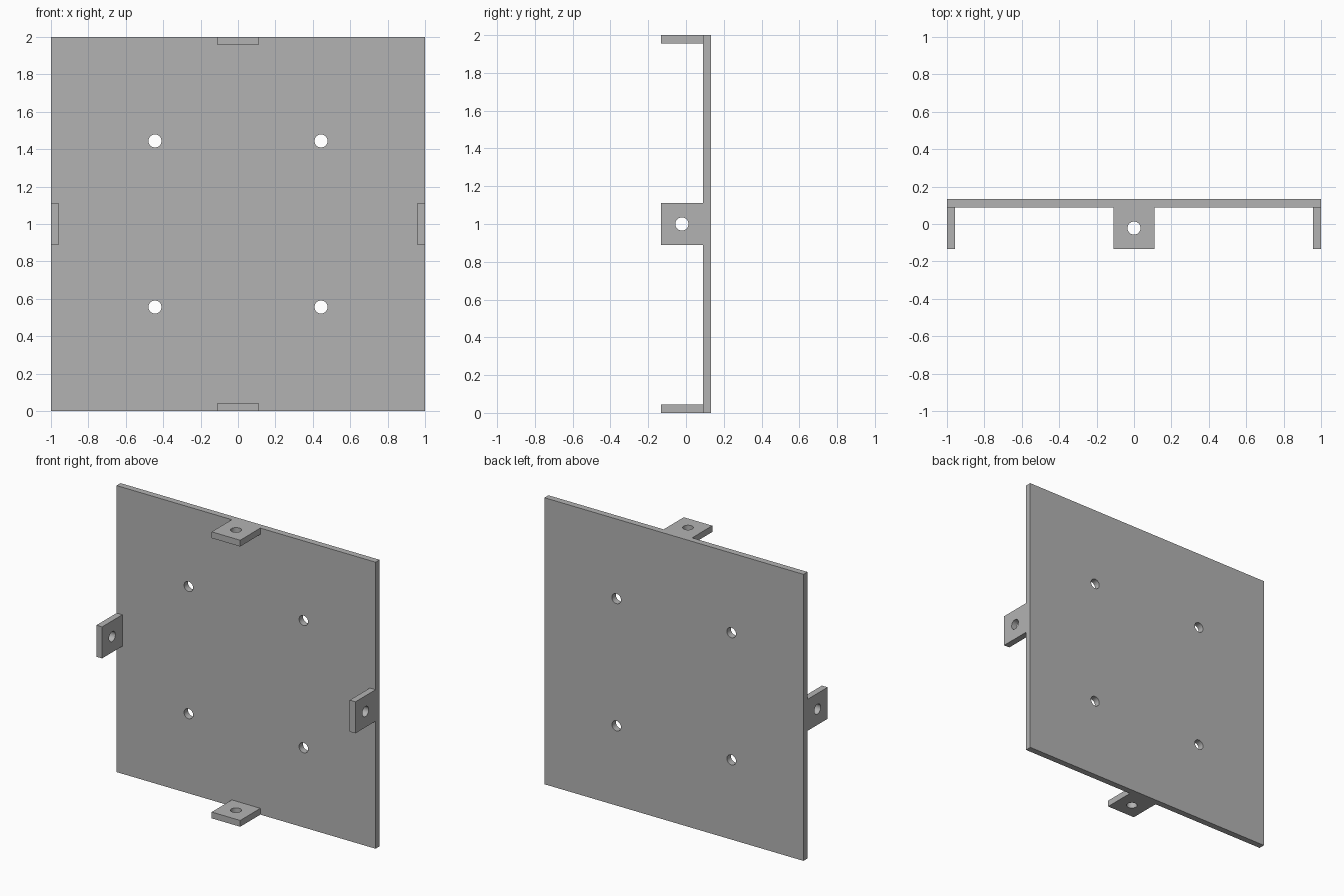
import bpy, bmesh, math
from mathutils import Matrix, Vector

if "Cube" in bpy.data.objects:
    bpy.data.objects.remove(bpy.data.objects["Cube"])

T = 0.044            # sheet thickness
BACK, FRONT = 0.133, -0.133
TAB_W = 0.22         # tab width
HOLE_R = 0.035
HOLE_OFF = 0.444     # plate hole offset from the centre
TAB_HOLE_Y = -0.022

metal = bpy.data.materials.new("plain grey")
metal.diffuse_color = (0.45, 0.45, 0.45, 1)
metal.use_nodes = True
metal.node_tree.nodes["Principled BSDF"].inputs["Base Color"].default_value = metal.diffuse_color


def finish(name, bm):
    me = bpy.data.meshes.new(name)
    bm.to_mesh(me)
    bm.free()
    me.materials.append(metal)
    ob = bpy.data.objects.new(name, me)
    bpy.context.collection.objects.link(ob)
    return ob


def box(name, lo, hi):
    lo, hi = Vector(lo), Vector(hi)
    bm = bmesh.new()
    bmesh.ops.create_cube(bm, size=1, matrix=Matrix.Translation((lo + hi) / 2)
                          @ Matrix.Diagonal((*(hi - lo), 1)))
    return finish(name, bm)


def drill(name, centre, axis, length):
    bm = bmesh.new()
    rot = Vector((0, 0, 1)).rotation_difference(Vector(axis)).to_matrix().to_4x4()
    bmesh.ops.create_cone(bm, cap_ends=True, segments=32, radius1=HOLE_R, radius2=HOLE_R,
                          depth=length, matrix=Matrix.Translation(centre) @ rot)
    ob = finish(name, bm)
    ob.hide_render = True
    return ob


def combine(target, other, operation):
    mod = target.modifiers.new(operation.lower(), 'BOOLEAN')
    mod.operation, mod.solver, mod.object = operation, 'EXACT', other
    bpy.context.view_layer.objects.active = target
    bpy.ops.object.modifier_apply(modifier=mod.name)
    bpy.data.objects.remove(other)


# Square back plate
plate = box("mounting_plate", (-1, BACK - T, 0), (1, BACK, 2))

# Four edge tabs, merged into the plate edge
w, y1 = TAB_W / 2, BACK - T / 2
for s in (-1, 1):
    a, b = sorted((s, s * (1 - T)))
    combine(plate, box("side_tab", (a, FRONT, 1 - w), (b, y1, 1 + w)), 'UNION')
    combine(plate, box("end_tab", (-w, FRONT, 1 + a), (w, y1, 1 + b)), 'UNION')

# Tab holes
for s in (-1, 1):
    c = s * (1 - T / 2)
    combine(plate, drill("side_drill", (c, TAB_HOLE_Y, 1), (1, 0, 0), 0.2), 'DIFFERENCE')
    combine(plate, drill("end_drill", (0, TAB_HOLE_Y, 1 + c), (0, 0, 1), 0.2), 'DIFFERENCE')

# Plate holes
for sx in (-1, 1):
    for sz in (-1, 1):
        combine(plate, drill("plate_drill", (sx * HOLE_OFF, BACK - T / 2, 1 + sz * HOLE_OFF),
                             (0, 1, 0), 0.2), 'DIFFERENCE')

# Merge flat regions, then smooth only the hole walls
bm = bmesh.new()
bm.from_mesh(plate.data)
bmesh.ops.remove_doubles(bm, verts=bm.verts, dist=1e-5)
bmesh.ops.dissolve_limit(bm, angle_limit=math.radians(1), verts=bm.verts, edges=bm.edges)
bm.to_mesh(plate.data)
bm.free()
plate.select_set(True)
bpy.context.view_layer.objects.active = plate
bpy.ops.object.shade_smooth_by_angle(angle=math.radians(30))
